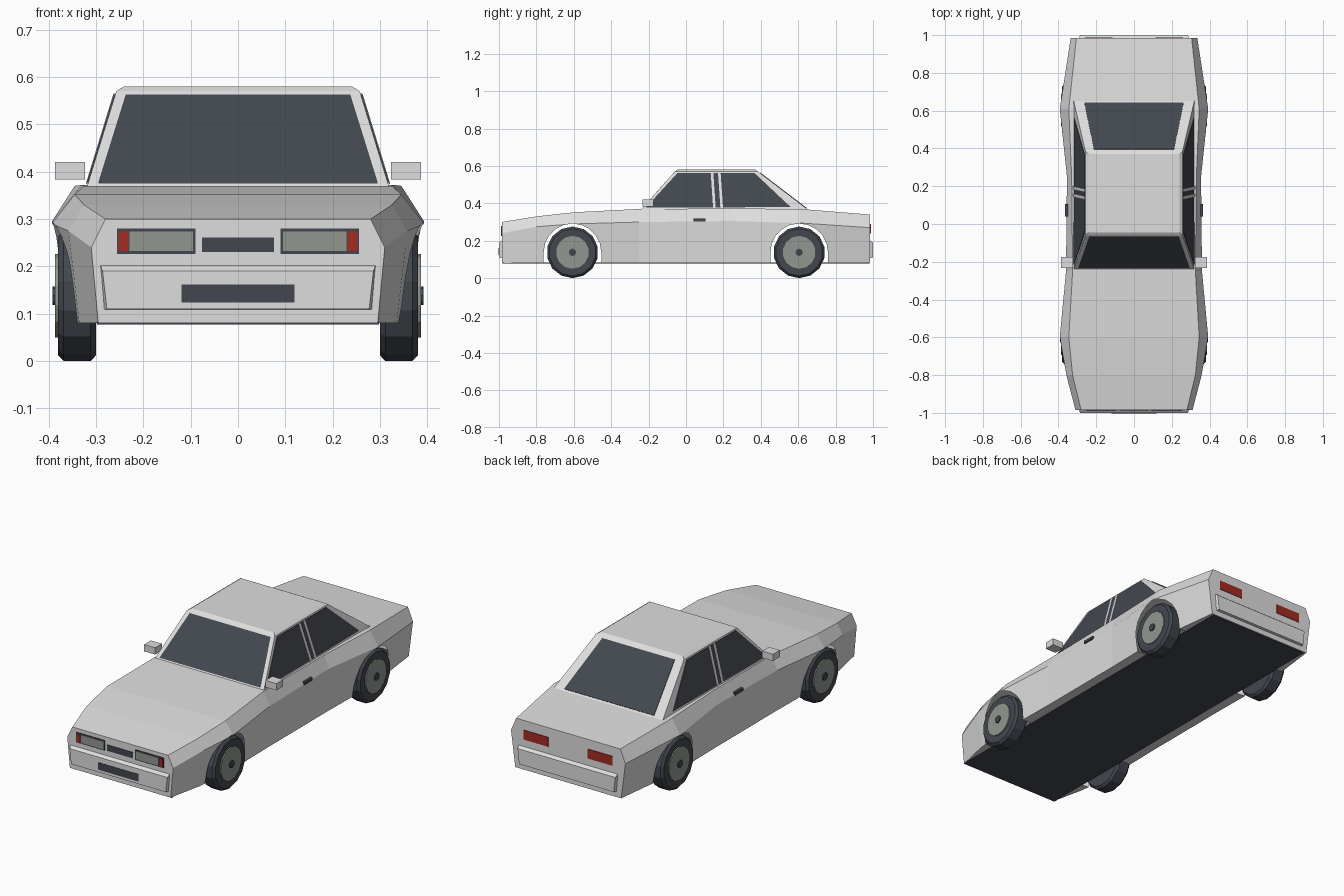
import bpy, bmesh, math
from mathutils import Vector

if "Cube" in bpy.data.objects:
    bpy.data.objects.remove(bpy.data.objects["Cube"])


def material(name, rgb):
    m = bpy.data.materials.new(name)
    m.use_nodes = True
    m.diffuse_color = (*rgb, 1)
    m.node_tree.nodes["Principled BSDF"].inputs["Base Color"].default_value = (*rgb, 1)
    return m


PAINT = material("pale_grey_paint", (0.73, 0.73, 0.73))
DARK = material("dark_slate", (0.055, 0.063, 0.078))
SILVER = material("dull_silver", (0.29, 0.31, 0.28))
RED = material("lamp_red", (0.36, 0.025, 0.016))


def finish(name, bm, mat, mirror=False):
    bmesh.ops.recalc_face_normals(bm, faces=bm.faces)
    mesh = bpy.data.meshes.new(name)
    bm.to_mesh(mesh)
    bm.free()
    mesh.materials.append(mat)
    ob = bpy.data.objects.new(name, mesh)
    bpy.context.scene.collection.objects.link(ob)
    if mirror:
        ob.modifiers.new("mirror", 'MIRROR')
    return ob


def loft(name, rings, mat, mirror=False):
    """Skin a row of closed rings and cap both ends."""
    bm = bmesh.new()
    rows = [[bm.verts.new(p) for p in ring] for ring in rings]
    n = len(rows[0])
    for a, b in zip(rows, rows[1:]):
        for i in range(n):
            j = (i + 1) % n
            bm.faces.new((a[i], a[j], b[j], b[i]))
    bm.faces.new(rows[0])
    bm.faces.new(rows[-1])
    return finish(name, bm, mat, mirror)


def prism(name, pts, depth, mat, mirror=False):
    d = Vector(depth)
    return loft(name, [[Vector(p) - d * 0.5 for p in pts],
                       [Vector(p) + d * 0.5 for p in pts]], mat, mirror)


def end_plate(name, x0, x1, z0, z1, y, mat, mirror=False, depth=0.006):
    pts = [(x0, y, z0), (x1, y, z0), (x1, y, z1), (x0, y, z1)]
    return prism(name, pts, (0, depth, 0), mat, mirror)


def box(name, x, y, z, mat, mirror=False):
    return loft(name, [[(x[0], y[0], h), (x[1], y[0], h), (x[1], y[1], h), (x[0], y[1], h)]
                       for h in z], mat, mirror)


# Body shell: y, sill width, shoulder width, shoulder height, deck width, deck height
sections = [
    (-0.985, 0.295, 0.31, 0.24, 0.28, 0.30),
    (-0.80, 0.335, 0.358, 0.275, 0.325, 0.33),
    (-0.60, 0.355, 0.393, 0.29, 0.345, 0.352),
    (-0.25, 0.35, 0.36, 0.30, 0.325, 0.37),
    (0.25, 0.35, 0.355, 0.305, 0.33, 0.372),
    (0.61, 0.355, 0.393, 0.295, 0.345, 0.37),
    (0.985, 0.31, 0.335, 0.27, 0.305, 0.34),
]
rings = []
for y, sill, sw, sz, tw, tz in sections:
    half = [(sill, 0.08), (sw, sz), (tw, tz)]
    rings.append([(x, y, z) for x, z in half] + [(-x, y, z) for x, z in reversed(half)])
body = loft("body_shell", rings, PAINT)

# Wheel arches, cut straight through and left hollow
AXLES = {"front": -0.607, "rear": 0.605}
HUB_Z, ARCH = 0.138, 0.154
for name, cy in AXLES.items():
    arc = [(0, cy + ARCH * math.cos(math.pi * i / 10), HUB_Z + ARCH * math.sin(math.pi * i / 10))
           for i in range(11)]
    cutter = prism(name + "_arch_cutter", arc + [(0, cy - ARCH, 0), (0, cy + ARCH, 0)],
                   (1.2, 0, 0), PAINT)
    cutter.hide_render = True
    mod = body.modifiers.new("arch", 'BOOLEAN')
    mod.operation, mod.solver, mod.object = 'DIFFERENCE', 'EXACT', cutter
    bpy.context.view_layer.objects.active = body
    bpy.ops.object.modifier_apply(modifier=mod.name)
    bpy.data.objects.remove(cutter)

bm = bmesh.new()
bm.from_mesh(body.data)
tunnel = []
for f in bm.faces:
    c = f.calc_center_median()
    if abs(f.normal.x) < 0.05 and abs(c.y) < 0.9 and 0.085 < c.z < 0.31:
        tunnel.append(f)
bmesh.ops.delete(bm, geom=tunnel, context='FACES')
bm.to_mesh(body.data)
bm.free()

# Dark floor pan
box("floor_pan", (-0.298, 0.298), (-0.98, 0.98), (0.077, 0.083), DARK)


# Cabin: sloped pillars up to a chamfered roof
def cabin_ring(front, rear, hw, z):
    return [(-hw, front, z), (hw, front, z), (hw, rear, z), (-hw, rear, z)]


loft("cabin", [cabin_ring(-0.24, 0.65, 0.319, 0.368),
               cabin_ring(-0.06, 0.385, 0.257, 0.57),
               cabin_ring(-0.045, 0.37, 0.241, 0.58)], PAINT)


def rise(z):
    return (z - 0.368) / 0.202


def side_pane(name, yz, mat, depth=0.006):
    pts = [(0.319 - 0.062 * rise(z), y, z) for y, z in yz]
    prism(name, pts, (depth, 0, 0), mat, True)


# Side glass and the door pillar with its two pale trims
side_pane("side_window", [(-0.215, 0.377), (-0.045, 0.563), (0.365, 0.563), (0.56, 0.38)], DARK)
for name, y in (("front_pillar_trim", 0.139), ("rear_pillar_trim", 0.178)):
    side_pane(name, [(y + 0.006, 0.374), (y - 0.007, 0.565), (y + 0.007, 0.565),
                     (y + 0.02, 0.374)], PAINT, 0.009)


# Windscreen and rear glass follow the cabin slopes
def screen(name, base_y, top_y, low, high):
    pts = [(s * w, base_y + (top_y - base_y) * rise(z), z)
           for s, w, z in ((-1, *low), (1, *low), (1, *high), (-1, *high))]
    prism(name, pts, (0, 0.004, 0.005), DARK)


screen("windscreen", -0.24, -0.06, (0.295, 0.375), (0.237, 0.561))
screen("rear_window", 0.65, 0.385, (0.263, 0.374), (0.212, 0.562))

# Bumpers with a sloped upper lip
for name, s in (("front", -1), ("rear", 1)):
    bumper = [(0.292, 0.98, 0.206), (0.286, 1.0, 0.19), (0.277, 1.0, 0.11), (0.284, 0.98, 0.108)]
    loft(name + "_bumper", [[(k * x, s * y, z) for x, y, z in bumper] for k in (-1, 1)], PAINT)

# Front lamps, grille and blank plate
end_plate("headlamp_frame", 0.09, 0.256, 0.226, 0.28, -0.985, DARK, True)
end_plate("headlamp_lens", 0.095, 0.229, 0.232, 0.274, -0.987, SILVER, True)
end_plate("turn_lamp", 0.231, 0.252, 0.232, 0.274, -0.987, RED, True)
end_plate("grille", -0.076, 0.076, 0.23, 0.261, -0.985, DARK)
end_plate("front_plate", -0.119, 0.119, 0.124, 0.162, -0.999, DARK)

# Tail lamps
end_plate("tail_lamp", 0.115, 0.26, 0.24, 0.29, 0.985, RED, True)

# Mirrors and door handles
box("door_mirror", (0.323, 0.387), (-0.232, -0.175), (0.384, 0.42), PAINT, True)
box("door_handle", (0.35, 0.364), (0.04, 0.105), (0.303, 0.318), DARK, True)


# Wheels: chamfered tyre, silver disc, dark hub cap
def disc(name, cy, steps, mat, sides=14):
    rings = []
    for x, r in steps:
        rings.append([(x, cy + r * math.sin(2 * math.pi * i / sides),
                       HUB_Z - r * math.cos(2 * math.pi * i / sides)) for i in range(sides)])
    loft(name, rings, mat, True)


for name, cy in AXLES.items():
    disc(name + "_tyre", cy, [(0.30, 0.126), (0.311, 0.138), (0.368, 0.138), (0.38, 0.126)], DARK)
    disc(name + "_wheel_disc", cy, [(0.37, 0.088), (0.386, 0.088)], SILVER)
    disc(name + "_hub_cap", cy, [(0.38, 0.02), (0.392, 0.02)], DARK, 8)
